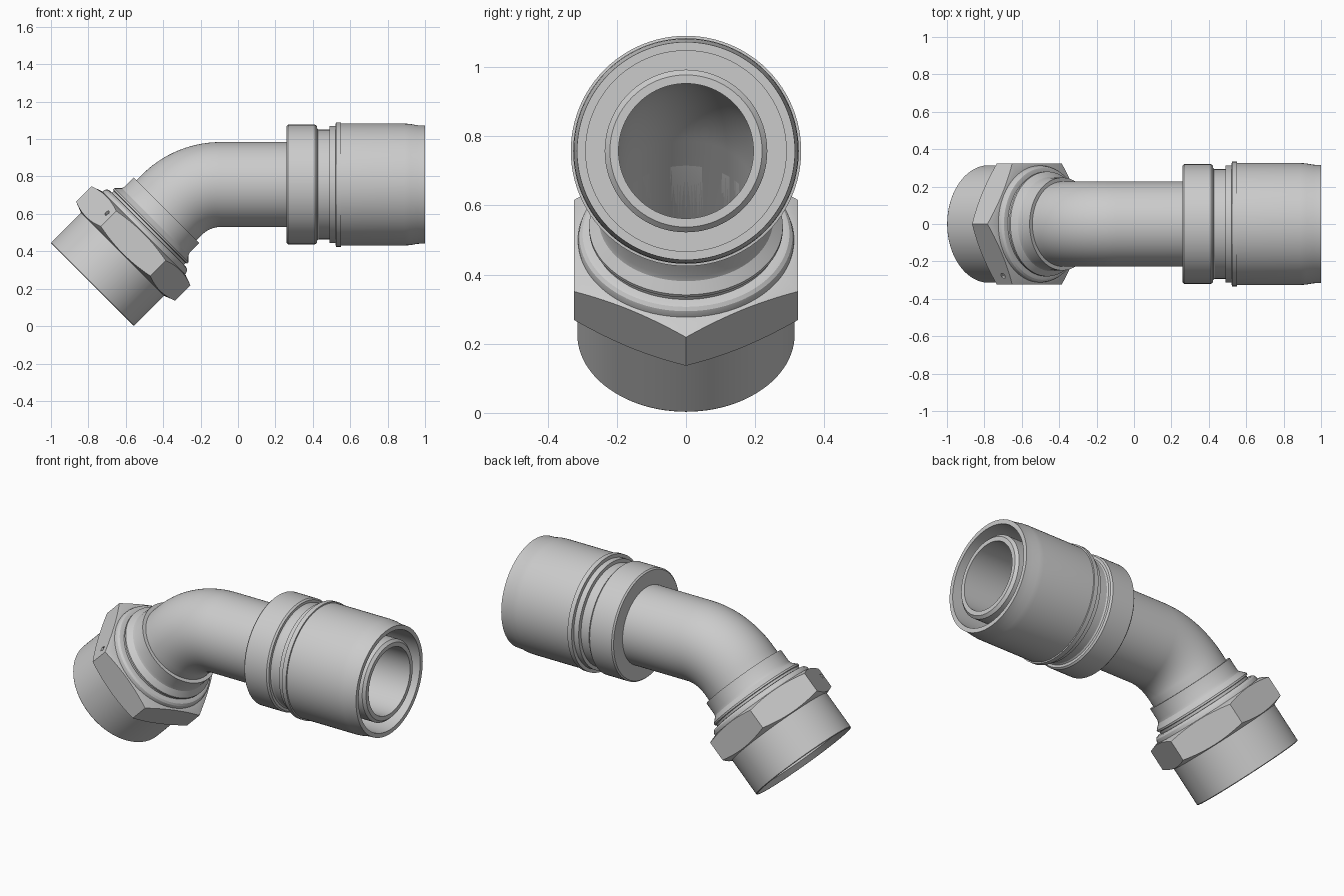
import bpy, bmesh, math
from mathutils import Vector, Matrix

if "Cube" in bpy.data.objects:
    bpy.data.objects.remove(bpy.data.objects["Cube"])

A = math.radians(45)            # elbow angle
VX, VZ = -0.245, 0.757          # point where the two axes meet
LEG = 0.755                     # meeting point to nut mouth
BEND = 0.37                     # bend radius of the centre line


def rings(name, loop, segs=96, smooth=True):
    """Skin a closed loop of circles given as (x, z, axis angle, radius)."""
    bm = bmesh.new()
    rows = []
    for x, z, a, r in loop:
        row = []
        for i in range(segs):
            u = 2 * math.pi * i / segs
            n, y = r * math.cos(u), r * math.sin(u)
            row.append(bm.verts.new((x - n * math.sin(a), y, z + n * math.cos(a))))
        rows.append(row)
    for p, q in zip(rows, rows[1:] + rows[:1]):
        for i in range(segs):
            j = (i + 1) % segs
            bm.faces.new((p[i], p[j], q[j], q[i]))
    bmesh.ops.recalc_face_normals(bm, faces=bm.faces)
    me = bpy.data.meshes.new(name)
    bm.to_mesh(me)
    bm.free()
    ob = bpy.data.objects.new(name, me)
    bpy.context.collection.objects.link(ob)
    if smooth:
        shade(ob)
    return ob


def select(ob):
    bpy.ops.object.select_all(action='DESELECT')
    ob.select_set(True)
    bpy.context.view_layer.objects.active = ob


def shade(ob):
    select(ob)
    bpy.ops.object.shade_smooth_by_angle(angle=math.radians(25))


def straight(profile):
    """Profile (x, radius) along the horizontal leg."""
    return [(x, VZ, 0, r) for x, r in profile]


def tilted(profile):
    """Profile (distance from nut mouth, radius) along the sloping leg."""
    return [(VX + (s - LEG) * math.cos(A), VZ + (s - LEG) * math.sin(A), A, r)
            for s, r in profile]


def boolean(ob, cutter, op):
    m = ob.modifiers.new("bool", 'BOOLEAN')
    m.object, m.operation, m.solver = cutter, op, 'EXACT'
    select(ob)
    bpy.ops.object.modifier_apply(modifier=m.name)
    bpy.data.objects.remove(cutter)


# Bent tube: outer skin, then back along the bore
tan = BEND * math.tan(A / 2)
path = tilted([(0.25, 0)])
for i in range(25):
    a = A * (1 - i / 24)
    path.append((VX + tan - BEND * math.sin(a), VZ - BEND + BEND * math.cos(a), a, 0))
path += straight([(0.9, 0)])
rings("bent_tube", [(x, z, a, 0.227) for x, z, a, _ in path]
      + [(x, z, a, 0.195) for x, z, a, _ in reversed(path)])

# Hose stem inside the socket
rings("hose_stem", straight([(0.5, 0.235), (0.985, 0.235), (1.0, 0.22),
                             (1.0, 0.195), (0.5, 0.195)]))

# Collar and crimp sleeve with open hose socket
rings("crimp_sleeve", straight([
    (0.26, 0.21), (0.26, 0.312), (0.268, 0.32), (0.412, 0.32), (0.422, 0.312),
    (0.424, 0.298), (0.432, 0.293), (0.488, 0.293), (0.49, 0.313), (0.522, 0.313),
    (0.523, 0.333), (0.55, 0.333), (0.551, 0.326), (0.89, 0.326), (0.92, 0.324),
    (0.96, 0.317), (1.0, 0.315), (1.0, 0.29), (0.58, 0.29), (0.58, 0.21)]))

# Round threaded skirt of the nut
rings("nut_skirt", tilted([(0, 0.305), (0, 0.311), (0.004, 0.314), (0.3, 0.314),
                           (0.3, 0.275), (0.03, 0.275)]))

# Hexagon of the nut, chamfered by intersecting with a turned blank
hexagon = rings("nut_hexagon", tilted([(0.2, 0.374), (0.42, 0.374),
                                       (0.42, 0.2), (0.2, 0.2)]), 6, False)
blank = rings("chamfer_blank", tilted([(0.228, 0.314), (0.252, 0.376), (0.367, 0.376),
                                       (0.388, 0.318), (0.388, 0.27), (0.228, 0.27)]), 96, False)
blank.hide_render = True
boolean(hexagon, blank, 'INTERSECT')

# Small punched mark on one flat
nrm = Vector((-math.sin(A), 0, math.cos(A)))
axis = Vector((math.cos(A), 0, math.sin(A)))
pos = Vector((VX, 0, VZ)) + axis * (0.325 - LEG) + nrm * 0.214 + Vector((0, -0.277, 0))
out = nrm * 0.866 + Vector((0, -0.5, 0))
bpy.ops.mesh.primitive_cylinder_add(vertices=4, radius=0.018, depth=0.03)
punch = bpy.context.object
punch.name = "mark_punch"
punch.hide_render = True
punch.matrix_world = Matrix.Translation(pos) @ out.to_track_quat('Z', 'Y').to_matrix().to_4x4()
bpy.context.view_layer.update()
boolean(hexagon, punch, 'DIFFERENCE')
shade(hexagon)

# Rounded shoulder behind the hexagon
rings("nut_shoulder", tilted([(0.37, 0.21), (0.37, 0.312), (0.395, 0.312), (0.408, 0.308),
                              (0.417, 0.299), (0.42, 0.288), (0.42, 0.21)]))

# Stepped ferrule around the tube, with its sealing face inside the nut
rings("tube_ferrule", tilted([
    (0.25, 0.195), (0.25, 0.272), (0.434, 0.272), (0.437, 0.28), (0.447, 0.28),
    (0.455, 0.272), (0.475, 0.252), (0.49, 0.248), (0.56, 0.248), (0.56, 0.21),
    (0.5, 0.195)]))
